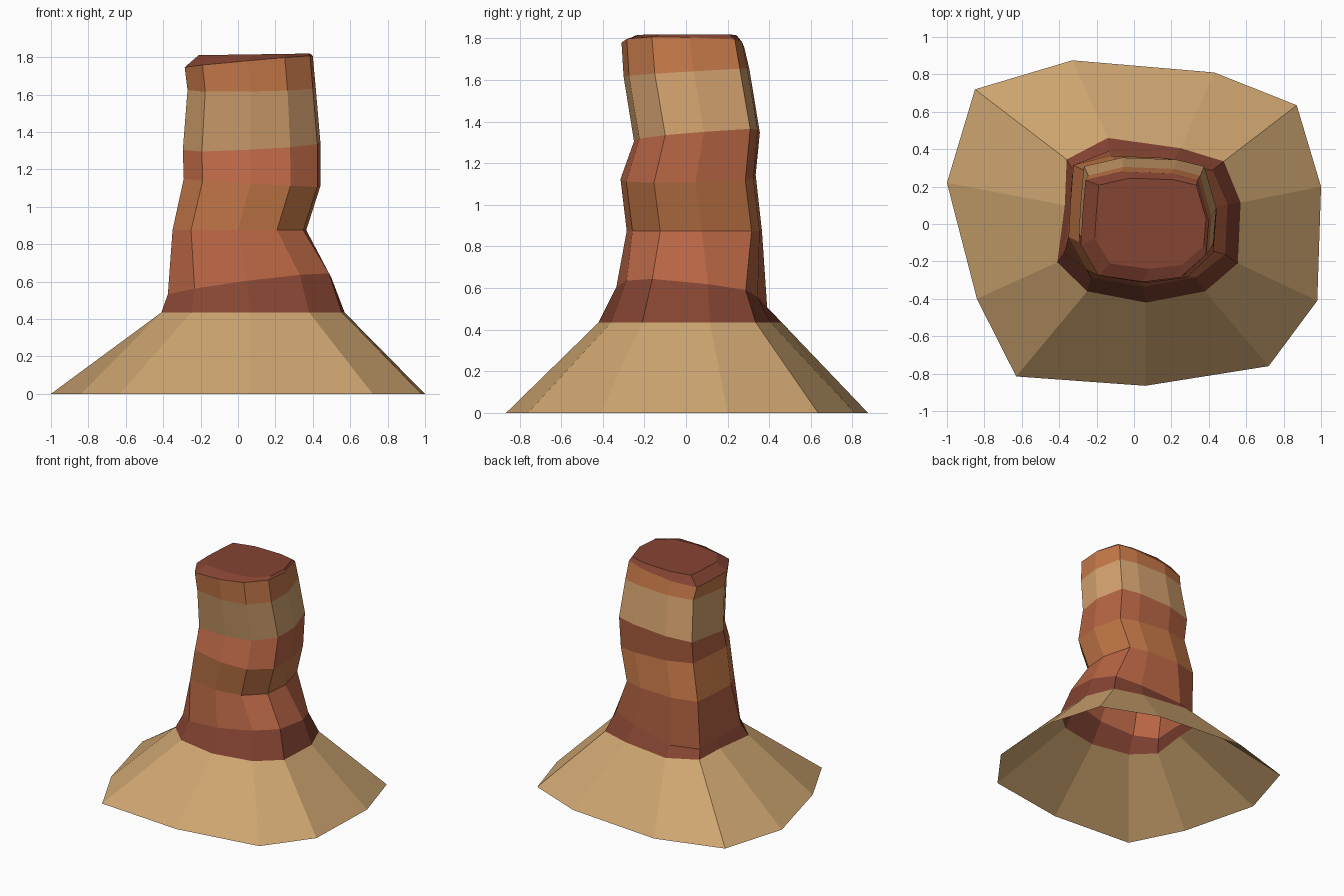
import bpy, bmesh

if "Cube" in bpy.data.objects:
    bpy.data.objects.remove(bpy.data.objects["Cube"])


def material(name, rgb):
    m = bpy.data.materials.new(name)
    m.diffuse_color = (*[(c / 255) ** 2.2 for c in rgb], 1)
    m.use_nodes = True
    m.node_tree.nodes["Principled BSDF"].inputs["Base Color"].default_value = m.diffuse_color
    return m


SAND = material("sand", (205, 164, 112))
DARK = material("dark_red_rock", (132, 70, 54))
RED = material("red_rock", (182, 101, 70))
ORANGE = material("orange_rock", (196, 120, 74))
TAN = material("tan_rock", (210, 160, 110))

# Plan outlines, eleven corners each
foot = [(-1, .22), (-.85, .72), (-.33, .875), (.43, .81), (.87, .635), (1, .2),
        (.98, -.41), (.72, -.76), (.06, -.865), (-.63, -.815), (-.84, -.4)]
neck = [(-.37, .1), (-.36, .345), (-.14, .46), (.25, .405), (.48, .335), (.57, .115),
        (.555, -.21), (.38, -.36), (.065, -.42), (-.25, -.36), (-.41, -.205)]
shaft = [(-.275, .06), (-.26, .235), (-.07, .28), (.2, .27), (.34, .235), (.4, .02),
         (.385, -.16), (.25, -.28), (.05, -.305), (-.19, -.27), (-.285, -.11)]


def ring(shape, x0, x1, y0, y1, z, tilt_x=0, tilt_y=0):
    """Fit an outline into a box and tilt it about its middle."""
    def fit(values, a, b):
        lo, hi = min(values), max(values)
        return [a + (v - lo) / (hi - lo) * (b - a) for v in values]
    xs = fit([p[0] for p in shape], x0, x1)
    ys = fit([p[1] for p in shape], y0, y1)
    cx, cy = (x0 + x1) / 2, (y0 + y1) / 2
    return [(x, y, z + tilt_x * (x - cx) + tilt_y * (y - cy)) for x, y in zip(xs, ys)]


def band(name, low, high, mat, capped=False):
    """Ring of flat faces between two outlines."""
    bm = bmesh.new()
    a = [bm.verts.new(p) for p in low]
    b = [bm.verts.new(p) for p in high]
    n = len(a)
    for i in range(n):
        j = (i + 1) % n
        bm.faces.new((a[j], a[i], b[i], b[j]))
    if capped:
        bm.faces.new(b[::-1])
    mesh = bpy.data.meshes.new(name)
    bm.to_mesh(mesh)
    bm.free()
    mesh.materials.append(mat)
    bpy.context.collection.objects.link(bpy.data.objects.new(name, mesh))


# Outlines from the ground to the summit
rings = [
    [(x, y, 0) for x, y in foot],
    [(x, y, .435) for x, y in neck],
    ring(neck, -.375, .50, -.335, .39, .57, .13, -.10),
    ring(shaft, -.35, .365, -.285, .365, .875),
    ring(shaft, -.29, .44, -.315, .335, 1.13, -.06, .02),
    ring(shaft, -.295, .44, -.25, .355, 1.33, .05, .08),
    ring(shaft, -.27, .415, -.30, .305, 1.635, .015, .06),
    ring(shaft, -.285, .40, -.31, .28, 1.775, .09, -.02),
    ring(shaft, -.21, .385, -.24, .245, 1.815, .015),
]

# Skirt, rock layers and flat summit
layers = [("sand_skirt", SAND), ("column_foot", DARK), ("lower_red_layer", RED),
          ("lower_orange_layer", ORANGE), ("upper_red_layer", RED), ("tan_layer", TAN),
          ("upper_orange_layer", ORANGE), ("summit", DARK)]
for i, (name, mat) in enumerate(layers):
    band(name, rings[i], rings[i + 1], mat, capped=(name == "summit"))
